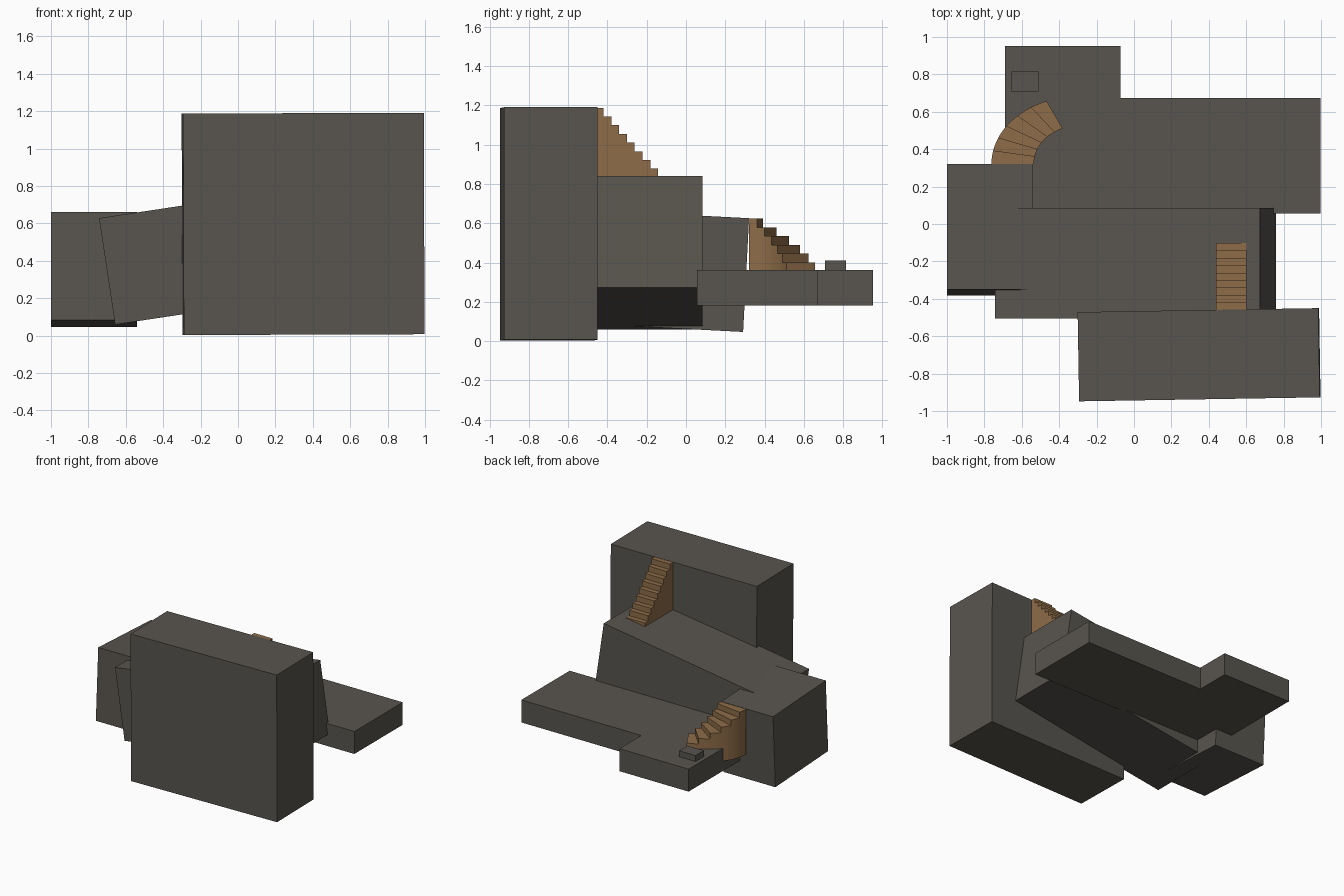
import bpy, bmesh
from math import radians, sin, cos

if "Cube" in bpy.data.objects:
    bpy.data.objects.remove(bpy.data.objects["Cube"])


def material(name, rgb):
    m = bpy.data.materials.new(name)
    m.diffuse_color = (*rgb, 1)
    m.use_nodes = True
    m.node_tree.nodes["Principled BSDF"].inputs["Base Color"].default_value = m.diffuse_color
    return m


brown = material("wood_brown", (0.27, 0.15, 0.065))
stone = material("dark_stone", (0.098, 0.09, 0.077))


def box(name, center, size, rot=(0, 0, 0)):
    bpy.ops.mesh.primitive_cube_add(size=1, location=center,
                                    rotation=[radians(a) for a in rot])
    ob = bpy.context.object
    ob.name = name
    ob.scale = size
    ob.data.materials.append(stone)
    return ob


def prism(bm, outline, z0, z1):
    low = [bm.verts.new((x, y, z0)) for x, y in outline]
    high = [bm.verts.new((x, y, z1)) for x, y in outline]
    n = len(outline)
    bm.faces.new(low)
    bm.faces.new(high)
    for i in range(n):
        j = (i + 1) % n
        bm.faces.new((low[i], low[j], high[j], high[i]))


def finish(name, bm, mat):
    bmesh.ops.recalc_face_normals(bm, faces=bm.faces)
    me = bpy.data.meshes.new(name)
    bm.to_mesh(me)
    bm.free()
    ob = bpy.data.objects.new(name, me)
    bpy.context.collection.objects.link(ob)
    me.materials.append(mat)
    return ob


# Large slightly skewed blocks
box("tall_block", (0.348, -0.699, 0.597), (1.287, 0.477, 1.184), (0, -0.2, 0.95))
box("ramp_block", (0.008, -0.21, 0.45), (1.432, 0.59, 0.575), (0, -8.56, 0))
box("side_block", (-0.77, -0.03, 0.354), (0.46, 0.673, 0.58), (-3, 0, 0))

# L-shaped low slab with a small block on top
bm = bmesh.new()
prism(bm, [(-0.69, 0.057), (0.997, 0.057), (0.997, 0.673), (-0.073, 0.673),
           (-0.073, 0.952), (-0.69, 0.952)], 0.181, 0.362)
finish("low_slab", bm, stone)
box("small_block", (-0.583, 0.762, 0.385), (0.145, 0.107, 0.05))

# Straight solid stairs: stepped side profile extruded along x
steps, y0, y1, z0, z1 = 9, -0.102, -0.46, 0.79, 1.188
run, rise = (y1 - y0) / steps, (z1 - z0) / steps
profile = [(y1, z0), (y0, z0)]
for i in range(steps):
    profile += [(y0 + i * run, z0 + (i + 1) * rise),
                (y0 + (i + 1) * run, z0 + (i + 1) * rise)]
bm = bmesh.new()
face = bm.faces.new([bm.verts.new((0.438, y, z)) for y, z in profile])
ext = bmesh.ops.extrude_face_region(bm, geom=[face])
bmesh.ops.translate(bm, vec=(0.164, 0, 0),
                    verts=[v for v in ext["geom"] if isinstance(v, bmesh.types.BMVert)])
finish("straight_stairs", bm, brown)


# Curved stairs: wedge columns of falling height, with finely divided curved walls
def arc(a, b, t):
    return (-0.29 - a * cos(t), 0.322 + b * sin(t))


bm = bmesh.new()
step = radians(68) / 6
for i in range(6):
    ts = [(i + k / 3) * step for k in range(4)]
    prism(bm, [arc(0.472, 0.362, t) for t in ts]
          + [arc(0.245, 0.204, t) for t in reversed(ts)],
          0.26, 0.624 - 0.0445 * i)
finish("curved_stairs", bm, brown)
